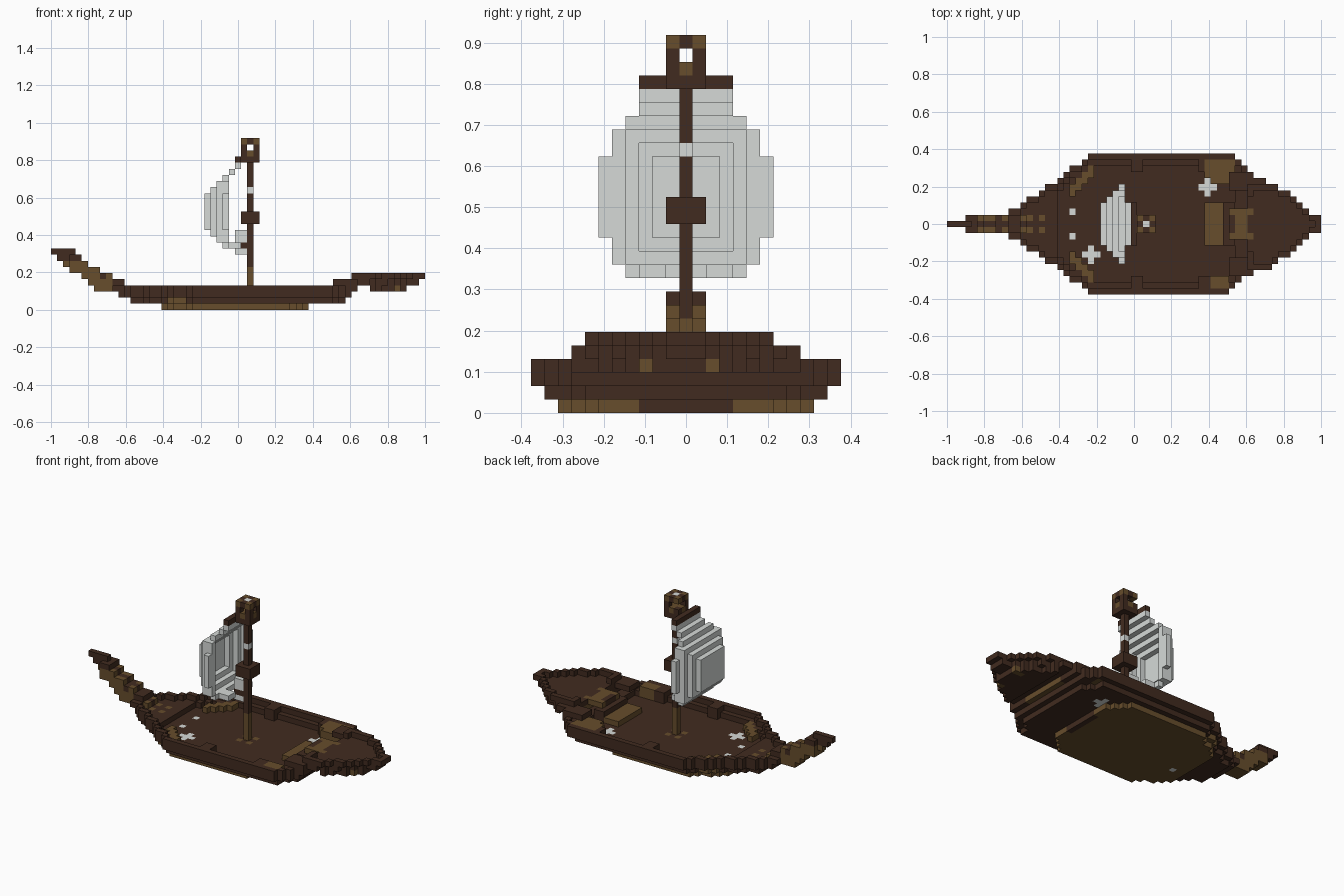
import bpy
import bmesh
from mathutils import Vector

cube = bpy.data.objects.get("Cube")
if cube:
    bpy.data.objects.remove(cube)

V = 2 / 61          # edge of one block
DARK, TAN, PALE = range(3)


def material(name, rgb):
    m = bpy.data.materials.new(name)
    m.use_nodes = True
    m.diffuse_color = (*rgb, 1)
    m.node_tree.nodes["Principled BSDF"].inputs["Base Color"].default_value = (*rgb, 1)
    return m


MATS = [material("dark wood", (0.053, 0.024, 0.014)),
        material("tan wood", (0.135, 0.075, 0.025)),
        material("pale cloth", (0.67, 0.70, 0.685))]

SIDES = [(1, 0, 0), (-1, 0, 0), (0, 1, 0), (0, -1, 0), (0, 0, 1), (0, 0, -1)]


def build(name, cells):
    """Mesh of the outer faces of a set of blocks {(i, j, k): colour}."""
    bm = bmesh.new()
    for (i, j, k), colour in cells.items():
        c = Vector((i - 30, j, k + 0.5))
        for d in SIDES:
            if (i + d[0], j + d[1], k + d[2]) in cells:
                continue
            n = Vector(d)
            a = Vector((d[1], d[2], d[0]))
            b = n.cross(a)
            corners = [c + (n + s * a + t * b) / 2
                       for s, t in ((-1, -1), (1, -1), (1, 1), (-1, 1))]
            f = bm.faces.new([bm.verts.new(p * V) for p in corners])
            f.material_index = colour
    bmesh.ops.remove_doubles(bm, verts=bm.verts, dist=V / 20)
    me = bpy.data.meshes.new(name)
    bm.to_mesh(me)
    bm.free()
    for m in MATS:
        me.materials.append(m)
    ob = bpy.data.objects.new(name, me)
    bpy.context.collection.objects.link(ob)


def box(cells, i, j, k, colour=DARK):
    """Fill an inclusive block range."""
    for a in range(i[0], i[1] + 1):
        for b in range(j[0], j[1] + 1):
            for c in range(k[0], k[1] + 1):
                cells[a, b, c] = colour


# Half width of the hull plan along its length
STEPS = [(10, 2), (12, 3), (13, 4), (15, 5), (16, 6), (18, 7), (19, 8), (20, 9),
         (22, 10), (23, 11), (47, 10), (48, 9), (49, 8), (51, 7), (53, 6), (54, 5),
         (56, 4), (57, 3), (58, 2), (59, 1)]


def half(i):
    return max([n for s, n in STEPS if s <= i][-1:] or [-1])


def plan(first, last, inset=0):
    """Plan cells; the right stern quarter is one block shorter."""
    return {(i, j) for i in range(first, last + 1) for j in range(-12, 13)
            if abs(j) <= half(i + 1 if j < 0 and 45 < i < 49 else i) - inset}


def rim(area, width=1):
    """Border rings of a plan, from the outside in."""
    for _ in range(width):
        inner = {(i, j) for i, j in area
                 if all((i + d[0], j + d[1]) in area for d in SIDES[:4])}
        yield area - inner
        area = inner


# Keel plate with a pale peg
keel = {(i, j, 0): DARK if i == 41 and abs(j) <= 3 else TAN
        for i, j in plan(18, 41, 2)
        if abs(j) <= 9 - max(0, i - 38) and abs(j) <= 5 + i - 18}
keel[20, -2, 0] = PALE
build("keel", keel)

# Main deck with tan bow corners and inlaid pale crosses
deck = {(i, j, 1): TAN if 19 <= i <= 21 and abs(j) >= half(i) - 1 else DARK
        for i, j in plan(13, 47, 1) if i < 46 or abs(j) <= 54 - i}
for ci, cj in ((42, 6), (23, -5)):
    for di, dj in ((0, 0), (1, 0), (-1, 0), (0, 1), (0, -1)):
        deck[ci + di, cj + dj, 1] = PALE
for s in (-1, 1):
    deck[20, 2 * s, 1] = PALE
    for a in (31, 33):
        deck[a, s, 1] = TAN
build("deck", deck)

# Hull sides
sides = {}
for area, k in ((plan(12, 48), 2), (plan(10, 49), 3)):
    for ring in rim(area, 2 if k == 2 else 1):
        for i, j in ring:
            sides[i, j, k] = DARK
for i, j in plan(11, 17):
    sides[i, j, 2] = TAN if i in (13, 15) and abs(j) == 1 else DARK
for s in (-1, 1):
    for start, end in ((30, 31), (41, 42)):
        box(sides, (start, end), sorted((9 * s, 10 * s)), (2, 3))
    for n in range(4):          # diagonal bow braces
        for d in (0, 1):
            sides[20 + n, s * (5 + n + d), 2] = TAN
box(sides, (42, 46), (7, 10), (2, 3), TAN)      # corner lockers
for k in (2, 3):
    del sides[42, 7, k]
box(sides, (43, 45), (-10, -9), (2, 3), TAN)
box(sides, (49, 49), (-4, 4), (3, 3), TAN)      # beam behind the transom
build("hull_sides", sides)

# Steps up to the stern
stairs = {}
box(stairs, (42, 44), (-3, 3), (2, 2), TAN)
box(stairs, (45, 46), (-3, 3), (2, 3))
build("stern_steps", stairs)

# Stern platform, its rim and the support below
stern = {(i, j, 4): DARK for i, j in plan(49, 59) if abs(j) <= half(i + 1)}
for i, j in plan(46, 48):
    if 6 <= abs(j) <= 8:
        stern[i, j, 4] = DARK
for ring in rim({(i, j) for i, j in plan(49, 60) if -7 <= j <= 6}):
    for i, j in ring:
        if i > 49 or abs(j) >= 5:
            stern[i, j, 5] = DARK
box(stern, (46, 49), (-2, 2), (4, 4), TAN)
for i in (46, 49):
    box(stern, (i, i), (-1, 1), (4, 4))
for i, j in plan(52, 57, 1):
    stern[i, j, 3] = TAN if i >= 56 and j in (-3, 2) else DARK
build("stern_platform", stern)

# Rising prow: first and last block for each level from the top down
prow = {}
for n, (a, b) in enumerate([(0, 3), (1, 4), (2, 5), (3, 7), (5, 9), (6, 11), (7, 12)]):
    k = 9 - n
    for i in range(a, b + 1):
        w = 0 if i < 3 or k == 9 else 1
        for j in range(-w, w + 1):
            low = i <= (a + b) // 2
            edge = abs(j) == 1 and (k in (6, 7) or i % 3 == 0)
            prow[i, j, k] = TAN if k < 8 and (low or edge) else DARK
build("prow", prow)

# Mast with a pale band
mast = {(32, 0, k): TAN if k < 7 else PALE if k == 19 else DARK for k in range(1, 25)}
build("mast", mast)

collar = {}
box(collar, (31, 33), (-1, 1), (14, 15))
build("mast_collar", collar)

# Lookout box with open windows and one open corner
lookout = {}
box(lookout, (31, 33), (-1, 1), (24, 27))
for i in (31, 32, 33):
    for j in (-1, 0, 1):
        if i == 32 or j == 0:
            del lookout[i, j, 26]
            lookout[i, j, 25] = TAN
        else:
            lookout[i, j, 27] = TAN
lookout[32, 0, 27] = PALE
del lookout[31, 1, 26]
build("lookout", lookout)

# Yard and lower stay
yard = {}
box(yard, (30, 30), (-3, 3), (24, 24))
box(yard, (31, 31), (0, 0), (24, 24))
box(yard, (30, 31), (0, 0), (10, 10))
build("yard", yard)


# Billowing sail: nested rings stepping back from the front panel
def sail_half(k):
    return 6 if 13 <= k <= 18 else 5 if 11 <= k <= 20 else 4 if k in (10, 21) else 3


sail, inner = {}, set()
for i, w, lo, hi in ((25, 3, 13, 18), (26, 4, 12, 19), (27, 5, 11, 20),
                     (28, 6, 10, 21), (29, 6, 10, 22), (30, 6, 10, 23)):
    panel = {(j, k) for k in range(lo, hi + 1)
             for j in range(-w, w + 1) if abs(j) <= sail_half(k)}
    for j, k in panel - inner:
        sail[i, j, k] = PALE
    # Each ring overlaps the sides of the panel before it by one block
    inner |= {(j, k) for j, k in panel if i > 27 or abs(j) < w}
for j in ((-3, -2), (2, 3)):
    box(sail, (29, 30), j, (10, 10), PALE)
box(sail, (30, 31), (0, 0), (9, 9), PALE)
box(sail, (30, 31), (0, 0), (11, 12), PALE)
build("sail", sail)
